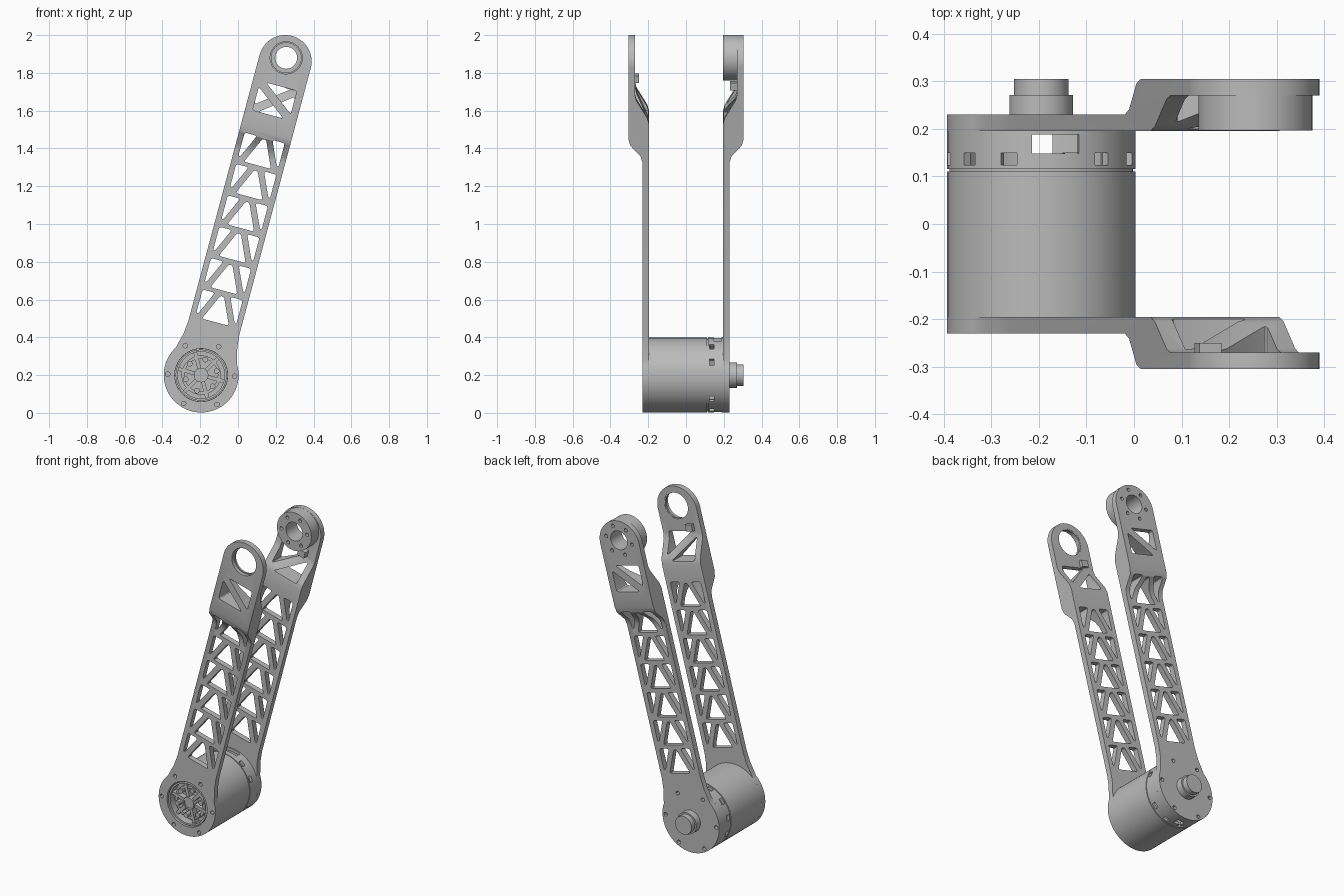
import bpy, bmesh
from math import sin, cos, pi, radians
from mathutils import Vector

cube = bpy.data.objects.get("Cube")
if cube:
    bpy.data.objects.remove(cube, do_unlink=True)

TILT = radians(15)          # lean of the whole link
BASE = (-0.195, 0, 0.2)     # motor axis
TIP = 1.739                 # distance from motor axis to the far joint

grey = bpy.data.materials.new("machined_grey")
grey.use_nodes = True
colour = (0.5, 0.5, 0.5, 1)
grey.diffuse_color = colour
grey.node_tree.nodes["Principled BSDF"].inputs["Base Color"].default_value = colour


def finish(name, bm):
    bmesh.ops.recalc_face_normals(bm, faces=bm.faces[:])
    mesh = bpy.data.meshes.new(name)
    bm.to_mesh(mesh)
    bm.free()
    mesh.materials.append(grey)
    ob = bpy.data.objects.new(name, mesh)
    bpy.context.collection.objects.link(ob)
    ob.location = BASE
    ob.rotation_euler = (0, TILT, 0)
    return ob


def prisms(name, outlines, y0, y1):
    """Extrude several (x, z) outlines along y into one object."""
    bm = bmesh.new()
    for pts in outlines:
        a = [bm.verts.new((x, y0, z)) for x, z in pts]
        b = [bm.verts.new((x, y1, z)) for x, z in pts]
        bm.faces.new(a)
        bm.faces.new(b[::-1])
        for i in range(len(a)):
            j = (i + 1) % len(a)
            bm.faces.new((a[i], b[i], b[j], a[j]))
    return finish(name, bm)


def lathe(name, profile, height=0.0, closed=False):
    """Turn an (r, y) profile around the y axis."""
    bm = bmesh.new()
    vs = [bm.verts.new((r, y, 0)) for r, y in profile]
    es = [bm.edges.new(p) for p in zip(vs, vs[1:])]
    if closed:
        es.append(bm.edges.new((vs[-1], vs[0])))
    bmesh.ops.spin(bm, geom=vs + es, cent=(0, 0, 0), axis=(0, 1, 0),
                   angle=2 * pi, steps=64, use_merge=True)
    bmesh.ops.remove_doubles(bm, verts=bm.verts[:], dist=1e-5)
    bmesh.ops.translate(bm, verts=bm.verts[:], vec=(0, 0, height))
    return finish(name, bm)


def circle(x, z, r, n=16):
    return [(x + r * cos(2 * pi * i / n), z + r * sin(2 * pi * i / n)) for i in range(n)]


def ring_of(radius, r, count, turn=0.0, z=0.0):
    return [circle(radius * cos(turn + 2 * pi * i / count),
                   z + radius * sin(turn + 2 * pi * i / count), r, 12) for i in range(count)]


def rounded(pts, r=0.014):
    """Round the corners of a polygon with short quadratic curves."""
    out = []
    for i, p in enumerate(pts):
        p, a, b = Vector(p), Vector(pts[i - 1]), Vector(pts[(i + 1) % len(pts)])
        a = p + (a - p).normalized() * min(r, (a - p).length * 0.4)
        b = p + (b - p).normalized() * min(r, (b - p).length * 0.4)
        for t in (0, 0.33, 0.67, 1):
            out.append(tuple(a * (1 - t) ** 2 + p * 2 * t * (1 - t) + b * t * t))
    return out


def boolean(ob, cutter, kind="DIFFERENCE"):
    mod = ob.modifiers.new("cut", "BOOLEAN")
    mod.operation, mod.solver, mod.object = kind, "EXACT", cutter
    bpy.context.view_layer.update()
    with bpy.context.temp_override(object=ob, active_object=ob, selected_objects=[ob]):
        bpy.ops.object.modifier_apply(modifier=mod.name)
    bpy.data.objects.remove(cutter, do_unlink=True)


# Plan outline of an arm: motor disc, neck, straight beam, round tip
HALF = 0.14
right_neck = [(0.162, 0.13), (0.147, 0.19), (HALF, 0.26)]
disc = [(0.198 * cos(a), 0.198 * sin(a))
        for a in [radians(147 + 246 * i / 56) for i in range(57)]]
tip = [(HALF * cos(pi * i / 32), 1.719 + HALF * sin(pi * i / 32)) for i in range(33)]
outline = disc + right_neck + tip + [(-x, z) for x, z in reversed(right_neck)]

# Side profile of an arm: distance from the middle plane, height along the arm
side_profile = [(0.23, -0.3), (0.23, 1.2), (0.24, 1.235), (0.295, 1.295), (0.305, 1.33),
                (0.305, 2), (0.27, 2), (0.27, 1.57), (0.262, 1.54), (0.205, 1.445),
                (0.195, 1.41), (0.195, -0.3)]


def truss_holes():
    holes = []
    for k in range(6):
        s = 0.29 + 0.172 * k
        holes.append(rounded([(-0.074, s), (0.074, s), (0.01, s + 0.142), (-0.01, s + 0.142)]))
        for m in (-1, 1):
            holes.append(rounded([(m * 0.11, s + 0.15), (m * 0.042, s + 0.15),
                                  (m * 0.1, s + 0.022), (m * 0.11, s + 0.022)]))
    return holes


def window_holes(lean):
    """Two triangles that leave one diagonal strut."""
    lo, hi, w, g = 1.425, 1.585, 0.1, 0.032
    return [rounded([(-lean * w, lo), (lean * (w - g), lo), (-lean * w, hi - g)]),
            rounded([(lean * w, hi), (lean * (g - w), hi), (lean * w, lo + g)])]


def arm(name, side, tip_hole):
    ob = prisms(name, [outline], -0.4, 0.4)
    bm = bmesh.new()
    ends = []
    for x in (-0.3, 0.3):
        ends.append([bm.verts.new((x, side * t, s)) for t, s in side_profile])
        bm.faces.new(ends[-1])
    n = len(side_profile)
    for i in range(n):
        j = (i + 1) % n
        bm.faces.new((ends[0][i], ends[0][j], ends[1][j], ends[1][i]))
    boolean(ob, finish("side_cutter", bm), "INTERSECT")
    holes = truss_holes() + window_holes(-side * 1)
    holes += ring_of(0.177, 0.012, 6, TILT - 0.03)
    holes.append(circle(0, TIP, tip_hole, 48))
    if side < 0:
        holes.append(circle(0, 0, 0.14, 64))
    else:
        holes += ring_of(0.09, 0.011, 6, 0.3, TIP)
    boolean(ob, prisms("hole_cutter", holes, -0.5, 0.5))
    return ob


arm("front_arm", -1, 0.085)
arm("back_arm", 1, 0.058)

# Far joint flange on the inside of the back arm
flange = lathe("joint_flange", [(0.058, 0.196), (0.12, 0.196), (0.12, 0.2705), (0.058, 0.2705)],
               TIP, closed=True)
boolean(flange, prisms("flange_cutter", ring_of(0.09, 0.011, 6, 0.3, TIP), 0.1, 0.4))

# Thin lip inside the front arm's bearing hole
lathe("bearing_lip", [(0.079, -0.282), (0.086, -0.282), (0.086, -0.271), (0.079, -0.271)],
      TIP, closed=True)


# Small stop blocks next to the windows
def block(name, x, z, w, h, y0, y1):
    prisms(name, [[(x - w, z - h), (x + w, z - h), (x + w, z + h), (x - w, z + h)]], y0, y1)


block("front_stop_block", -0.068, 1.608, 0.024, 0.02, -0.272, -0.25)
block("back_stop_block", 0.06, 1.603, 0.024, 0.02, 0.232, 0.272)

# Motor housing with a groove and a hollow slotted band at the back
housing = lathe("motor_housing", [
    (0, -0.17), (0.139, -0.17), (0.139, -0.195), (0.198, -0.195), (0.198, 0.11), (0.193, 0.11),
    (0.193, 0.116), (0.198, 0.116), (0.198, 0.195), (0.18, 0.195), (0.18, 0.117), (0, 0.117)])


def slot(angle, half_width, y0, y1):
    a = radians(angle) + TILT
    d, n = Vector((cos(a), sin(a))), Vector((-sin(a), cos(a)))
    pts = [d * r + n * w for r, w in ((0.16, -half_width), (0.23, -half_width),
                                      (0.23, half_width), (0.16, half_width))]
    boolean(housing, prisms("slot_cutter", [[tuple(p) for p in pts]], y0, y1))


for k in range(12):
    if k not in (2, 11):
        slot(20 + 30 * k, 0.018, 0.124, 0.149)
slot(81, 0.05, 0.148, 0.188)
slot(-90, 0.024, 0.148, 0.188)

# Stepped shaft on the back
lathe("output_shaft", [(0, 0.225), (0.067, 0.225), (0.067, 0.271), (0.057, 0.271),
                       (0.057, 0.305), (0, 0.305)])

# Rotor face in the front recess
lathe("rotor_rim", [(0.124, -0.172), (0.124, -0.222), (0.135, -0.222), (0.135, -0.172)], closed=True)
lathe("rotor_hub", [(0, -0.212), (0.028, -0.212), (0.028, -0.218), (0.038, -0.218), (0.038, -0.168),
                    (0, -0.168)])
lathe("rotor_ring", [(0.088, -0.169), (0.088, -0.2), (0.104, -0.2), (0.104, -0.169)], closed=True)
spokes = []
for k in range(6):
    d = Vector((cos(k * pi / 3), sin(k * pi / 3)))
    n = Vector((-d.y, d.x)) * 0.01
    spokes.append([tuple(p) for p in (d * 0.03 - n, d * 0.127 - n, d * 0.127 + n, d * 0.03 + n)])
prisms("rotor_spokes", spokes, -0.206, -0.169)
prisms("rotor_bolts", ring_of(0.085, 0.015, 6, pi / 6), -0.212, -0.169)

# Smooth the round surfaces, keep machined edges sharp
bpy.ops.object.select_all(action="DESELECT")
for ob in bpy.context.collection.objects:
    if ob.type == "MESH" and ob.data.materials and ob.data.materials[0] == grey:
        ob.select_set(True)
        bpy.context.view_layer.objects.active = ob
bpy.ops.object.shade_smooth_by_angle(angle=radians(30))
